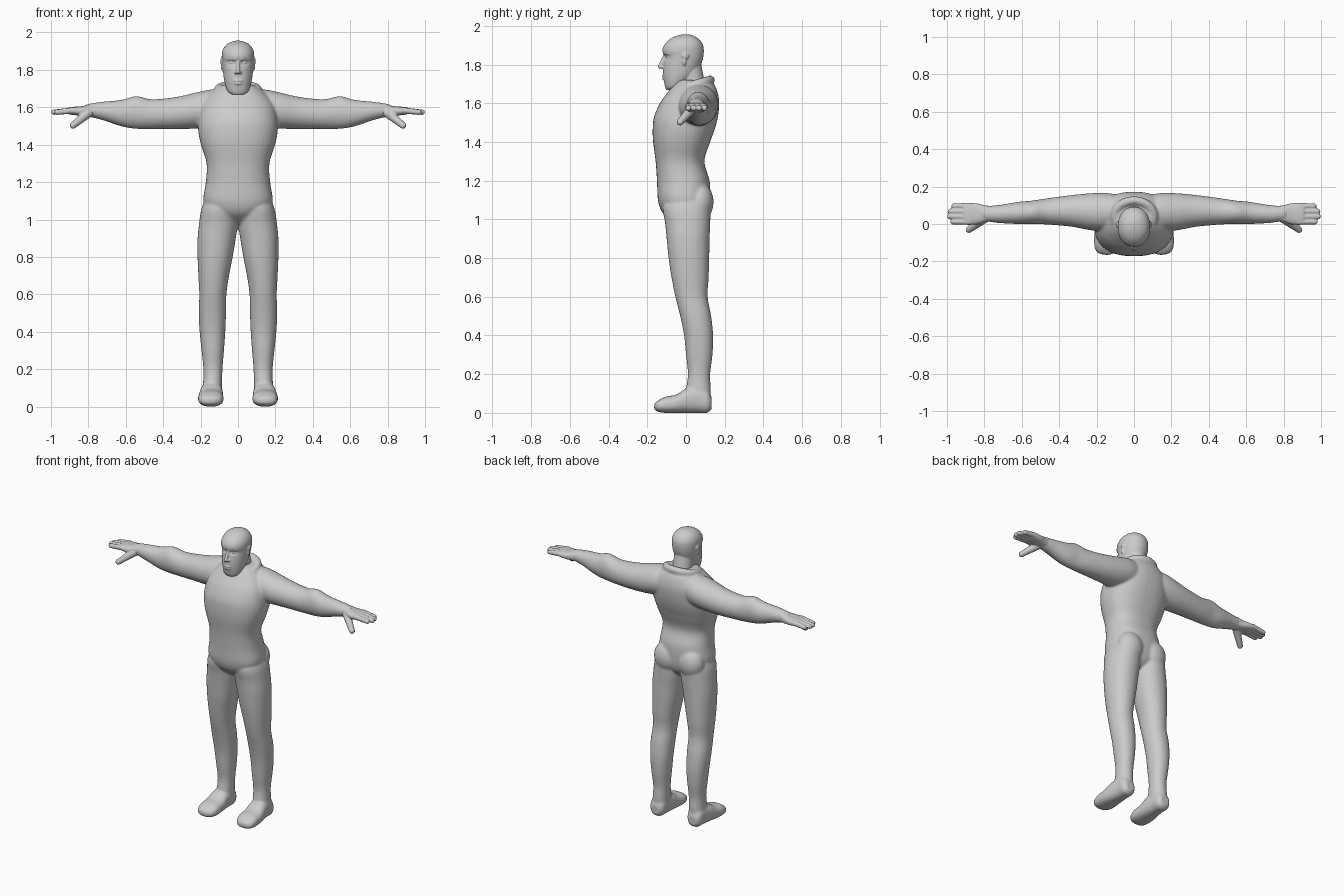
import bpy
import bmesh
import math
from mathutils import Vector, Matrix

if "Cube" in bpy.data.objects:
    bpy.data.objects.remove(bpy.data.objects["Cube"], do_unlink=True)

grey = bpy.data.materials.new("plain grey")
grey.use_nodes = True
grey.diffuse_color = (0.6, 0.6, 0.6, 1)
grey.node_tree.nodes["Principled BSDF"].inputs["Base Color"].default_value = (0.6, 0.6, 0.6, 1)

SIDES = (1, -1)


def blend(rows, steps=5):
    """Smoothly resample a list of section rows."""
    out = []
    last = len(rows) - 1
    for i in range(last):
        a, b, c, d = (rows[max(i - 1, 0)], rows[i], rows[i + 1], rows[min(i + 2, last)])
        for k in range(steps):
            t = k / steps
            out.append([q + t * (r - p) / 2 + t * t * (p - 2.5 * q + 2 * r - s / 2)
                        + t ** 3 * (1.5 * (q - r) + (s - p) / 2)
                        for p, q, r, s in zip(a, b, c, d)])
    return out + [list(rows[-1])]


def loft(bm, axis, rows, side=1, power=2.0, segments=40):
    """Skin rounded sections given as (position, low a, high a, low b, high b)."""
    rings = []
    for t, a0, a1, b0, b1 in blend(rows):
        ring = []
        for k in range(segments):
            ang = math.tau * k / segments
            c, s = math.cos(ang), math.sin(ang)
            a = (a0 + a1) / 2 + (a1 - a0) / 2 * math.copysign(abs(c) ** (2 / power), c)
            b = (b0 + b1) / 2 + (b1 - b0) / 2 * math.copysign(abs(s) ** (2 / power), s)
            x, y, z = {"x": (t, a, b), "y": (a, t, b), "z": (a, b, t)}[axis]
            ring.append(bm.verts.new((x * side, y, z)))
        rings.append(ring)
    faces = [bm.faces.new((lo[k - 1], lo[k], hi[k], hi[k - 1]))
             for lo, hi in zip(rings, rings[1:]) for k in range(segments)]
    faces += [bm.faces.new(rings[0]), bm.faces.new(rings[-1])]
    bmesh.ops.recalc_face_normals(bm, faces=faces)
    return [v for ring in rings for v in ring]


def ball(bm, centre, radii):
    scale = Matrix.Diagonal((*radii, 1))
    bmesh.ops.create_uvsphere(bm, u_segments=20, v_segments=12, radius=1,
                              matrix=Matrix.Translation(centre) @ scale)


def limb(bm, start, end, r0, r1, count=12):
    """Tapered capsule made of overlapping balls."""
    for k in range(count):
        t = k / (count - 1)
        ball(bm, Vector(start).lerp(Vector(end), t), [r0 + (r1 - r0) * t] * 3)


def finish(name, bm, voxel, rounds):
    """Fuse the overlapping volumes into one smooth skin."""
    mesh = bpy.data.meshes.new(name)
    bm.to_mesh(mesh)
    bm.free()
    mesh.materials.append(grey)
    mesh.polygons.foreach_set("use_smooth", [True] * len(mesh.polygons))
    obj = bpy.data.objects.new(name, mesh)
    bpy.context.collection.objects.link(obj)
    fuse = obj.modifiers.new("fuse", "REMESH")
    fuse.mode = "VOXEL"
    fuse.voxel_size = voxel
    fuse.use_smooth_shade = True
    soften = obj.modifiers.new("soften", "SMOOTH")
    soften.factor = 0.5
    soften.iterations = rounds


# Torso: height, half width, front, back
torso = [(.975, .05, -.05, .06), (1, .10, -.085, .09), (1.04, .15, -.125, .115),
         (1.1, .185, -.145, .125), (1.2, .172, -.15, .122), (1.3, .168, -.157, .095),
         (1.4, .198, -.17, .125), (1.47, .212, -.172, .15), (1.53, .212, -.165, .165),
         (1.6, .2, -.135, .172), (1.65, .17, -.1, .165), (1.69, .13, -.07, .15),
         (1.72, .09, -.045, .125)]
leg = [(.06, .085, .19, 0, .125), (.12, .085, .187, 0, .128), (.2, .083, .185, .01, .125),
       (.3, .075, .195, 0, .137), (.4, .068, .205, -.01, .14), (.5, .064, .21, -.03, .13),
       (.6, .062, .207, -.055, .112), (.7, .048, .212, -.075, .117),
       (.8, .028, .216, -.09, .12), (.9, .012, .216, -.1, .122),
       (.98, 0, .208, -.108, .125), (1.06, 0, .195, -.12, .125), (1.12, .02, .17, -.1, .1)]
foot = [(-.165, .13, .16, .02, .045), (-.15, .095, .2, .008, .06), (-.11, .078, .213, 0, .082),
        (-.05, .078, .212, 0, .095), (0, .08, .205, 0, .125), (.06, .085, .195, 0, .14),
        (.11, .09, .19, 0, .12), (.133, .11, .17, .02, .08)]
arm = [(.06, 0, .15, 1.52, 1.69), (.14, -.03, .165, 1.5, 1.695), (.22, -.035, .165, 1.487, 1.68),
       (.33, -.015, .155, 1.483, 1.655), (.46, -.003, .138, 1.483, 1.643),
       (.545, 0, .125, 1.485, 1.66), (.62, 0, .118, 1.497, 1.64),
       (.72, .005, .102, 1.53, 1.63), (.79, .014, .095, 1.548, 1.62), (.82, .02, .09, 1.555, 1.61)]

body = bmesh.new()
loft(body, "z", [(z, -w, w, f, b) for z, w, f, b in torso], power=2.35)
for side in SIDES:
    loft(body, "z", leg, side, 2.15)
    loft(body, "y", foot, side, 2.4)
    loft(body, "x", arm, side)
    ball(body, (.09 * side, .07, 1.09), (.09, .073, .1))
# Raised collar, lower at the front
for k in range(40):
    ang = math.tau * k / 40
    ball(body, (.105 * math.cos(ang), .04 + .085 * math.sin(ang), 1.695 + .025 * math.sin(ang)),
         (.024, .024, .024))
finish("body", body, .007, 8)

# Hands: palm, four fingers and a thumb
palm = [(.76, .016, .095, 1.55, 1.622), (.80, .01, .1, 1.55, 1.613),
        (.84, -.002, .11, 1.554, 1.605), (.89, -.004, .113, 1.56, 1.602), (.91, .0, .11, 1.565, 1.598)]
fingers = [(.012, .968), (.04, .985), (.068, .982), (.096, .962)]
for side, label in zip(SIDES, ("left", "right")):
    hand = bmesh.new()
    loft(hand, "x", palm, side, 2.5)
    for y, tip in fingers:
        limb(hand, (.88 * side, y, 1.583), (tip * side, y, 1.574), .017, .0145)
    limb(hand, (.8 * side, .03, 1.57), (.882 * side, -.03, 1.503), .026, .018)
    finish(label + "_hand", hand, .004, 3)

# Head: height, half width, front, back
skull = [(1.668, .03, -.1, -.06), (1.68, .05, -.106, -.03), (1.7, .062, -.111, 0),
         (1.74, .073, -.118, .045), (1.78, .079, -.118, .07), (1.82, .083, -.114, .085),
         (1.845, .085, -.114, .09), (1.87, .087, -.122, .092), (1.9, .084, -.113, .088),
         (1.93, .067, -.085, .069), (1.948, .04, -.05, .04), (1.956, .012, -.015, .015)]
head = bmesh.new()
for v in loft(head, "z", [(z, -w, w, f, b) for z, w, f, b in skull], power=2.1, segments=64):
    if v.co.y < 0:  # eye sockets
        d = ((abs(v.co.x) - .035) / .017) ** 2 + ((v.co.z - 1.838) / .012) ** 2
        v.co.y += .016 * math.exp(-d)
limb(head, (0, .04, 1.66), (0, .02, 1.78), .066, .062)
limb(head, (0, -.11, 1.845), (0, -.133, 1.79), .008, .012)
ball(head, (0, -.116, 1.742), (.025, .008, .006))
ball(head, (0, -.114, 1.727), (.022, .009, .006))
for side in SIDES:
    ball(head, (.012 * side, -.12, 1.786), (.009, .012, .008))
    ball(head, (.034 * side, -.09, 1.838), (.014, .013, .009))
    limb(head, (.016 * side, -.114, 1.857), (.056 * side, -.092, 1.857), .007, .006)
    ball(head, (.084 * side, -.004, 1.845), (.011, .02, .02))
    ball(head, (.082 * side, -.01, 1.818), (.01, .012, .024))
finish("head", head, .004, 3)
